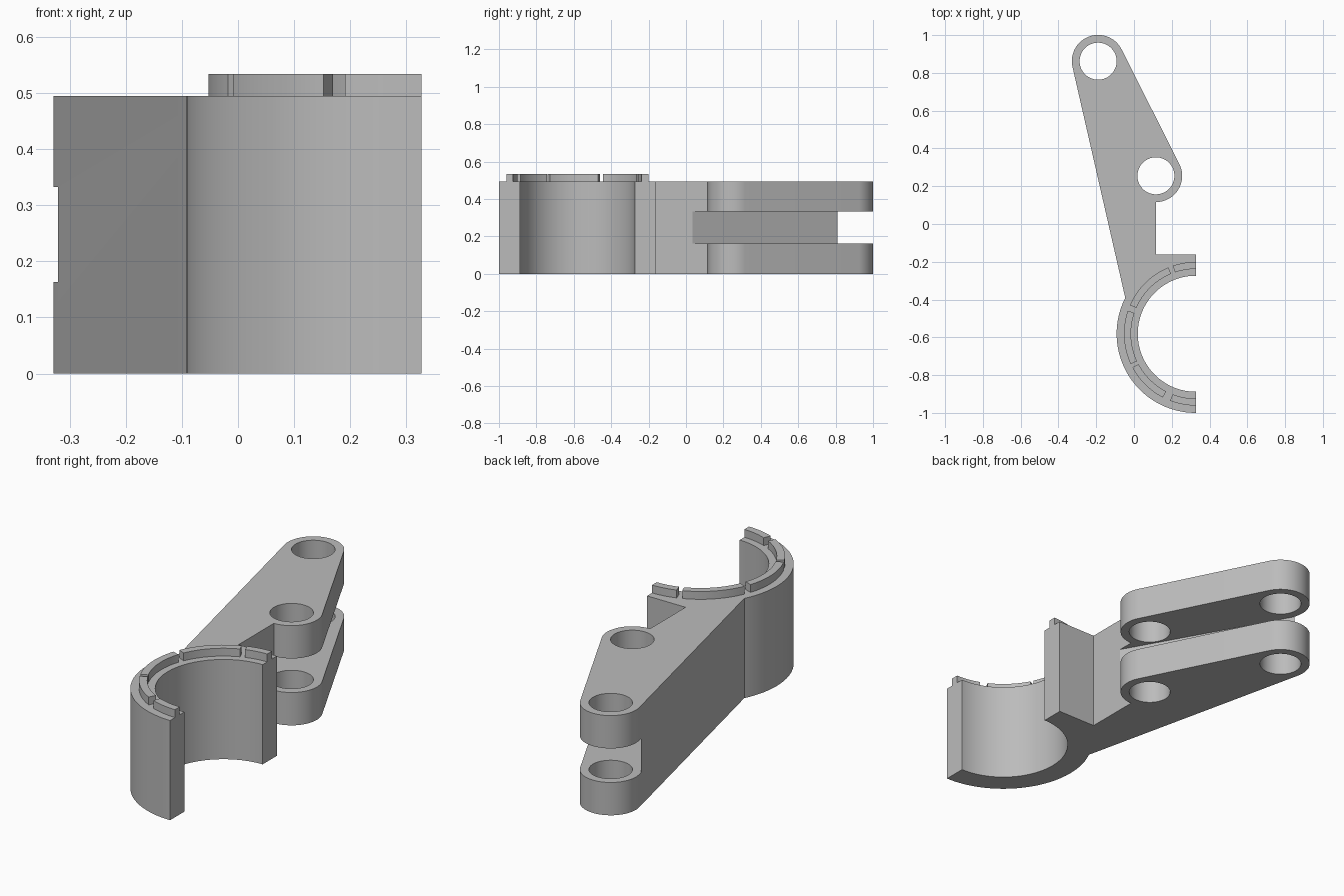
import bpy
import bmesh
from math import sin, cos, radians
from mathutils import Vector

if "Cube" in bpy.data.objects:
    bpy.data.objects.remove(bpy.data.objects["Cube"])

grey = bpy.data.materials.new("plain grey")
grey.use_nodes = True
grey.diffuse_color = (0.5, 0.5, 0.5, 1)
grey.node_tree.nodes["Principled BSDF"].inputs["Base Color"].default_value = (0.5, 0.5, 0.5, 1)

HEIGHT, RIDGE_TOP = 0.495, 0.534
TOP_PIN, LOW_PIN = Vector((-0.19, 0.862)), Vector((0.116, 0.255))
PIN_R, HOLE_R = 0.139, 0.098
RING = Vector((0.327, -0.581))
RING_OUT, RING_IN = 0.419, 0.307


def arc(centre, radius, start, end, steps):
    """Points on an arc, angles in degrees."""
    angles = [radians(start + (end - start) * i / steps) for i in range(steps + 1)]
    return [(centre.x + radius * cos(a), centre.y + radius * sin(a)) for a in angles]


def prism(name, outline, z0, z1):
    """Extrude a flat outline from z0 to z1."""
    bm = bmesh.new()
    base = bm.faces.new([bm.verts.new((x, y, z0)) for x, y in outline])
    top = bmesh.ops.extrude_face_region(bm, geom=[base], use_keep_orig=True)
    moved = [v for v in top["geom"] if isinstance(v, bmesh.types.BMVert)]
    bmesh.ops.translate(bm, verts=moved, vec=(0, 0, z1 - z0))
    bmesh.ops.recalc_face_normals(bm, faces=bm.faces)
    mesh = bpy.data.meshes.new(name)
    bm.to_mesh(mesh)
    bm.free()
    mesh.materials.append(grey)
    obj = bpy.data.objects.new(name, mesh)
    bpy.context.collection.objects.link(obj)
    return obj


def select(obj):
    bpy.ops.object.select_all(action="DESELECT")
    obj.select_set(True)
    bpy.context.view_layer.objects.active = obj


def cut(obj, cutter):
    mod = obj.modifiers.new("cut", "BOOLEAN")
    mod.operation, mod.solver, mod.object = "DIFFERENCE", "EXACT", cutter
    select(obj)
    bpy.ops.object.modifier_apply(modifier=mod.name)
    bpy.data.objects.remove(cutter)


# Lever and half ring as one outline
outline = [(RING.x, RING.y + RING_OUT), (LOW_PIN.x, RING.y + RING_OUT)]
outline += arc(LOW_PIN, PIN_R, -90, 26.8, 28)
outline += arc(TOP_PIN, PIN_R, 26.8, 192.9, 40)
outline += arc(RING, RING_OUT, 153, 270, 48)
outline += arc(RING, RING_IN, 270, 90, 72)
body = prism("lever_with_half_ring", outline, 0, HEIGHT)

# Fork slot with a slanted floor
a, b = Vector((-0.321, 0.81)), Vector((0.116, 0.035))
along = (b - a).normalized()
out = Vector((-along.y, along.x)) * 0.7
a, b = a - along * 0.3, b + along * 0.1
cut(body, prism("slot_cutter", [a, b, b + out, a + out], 0.163, 0.332))

# Pin holes through both fork plates
for pin in (TOP_PIN, LOW_PIN):
    cut(body, prism("hole_cutter", arc(pin, HOLE_R, 0, 354, 59), -0.1, HEIGHT + 0.1))

select(body)
bpy.ops.object.shade_smooth_by_angle(angle=radians(25))

# Broken locating ridge on the ring rim
for i, (start, end) in enumerate([(90, 108.6), (112.5, 156.5), (161.3, 205), (208, 242.7), (249, 270)]):
    pts = arc(RING, 0.38, start, end, 16) + arc(RING, 0.343, end, start, 16)
    ridge = prism(f"rim_ridge_{i + 1}", pts, HEIGHT, RIDGE_TOP)
    select(ridge)
    bpy.ops.object.shade_smooth_by_angle(angle=radians(25))
